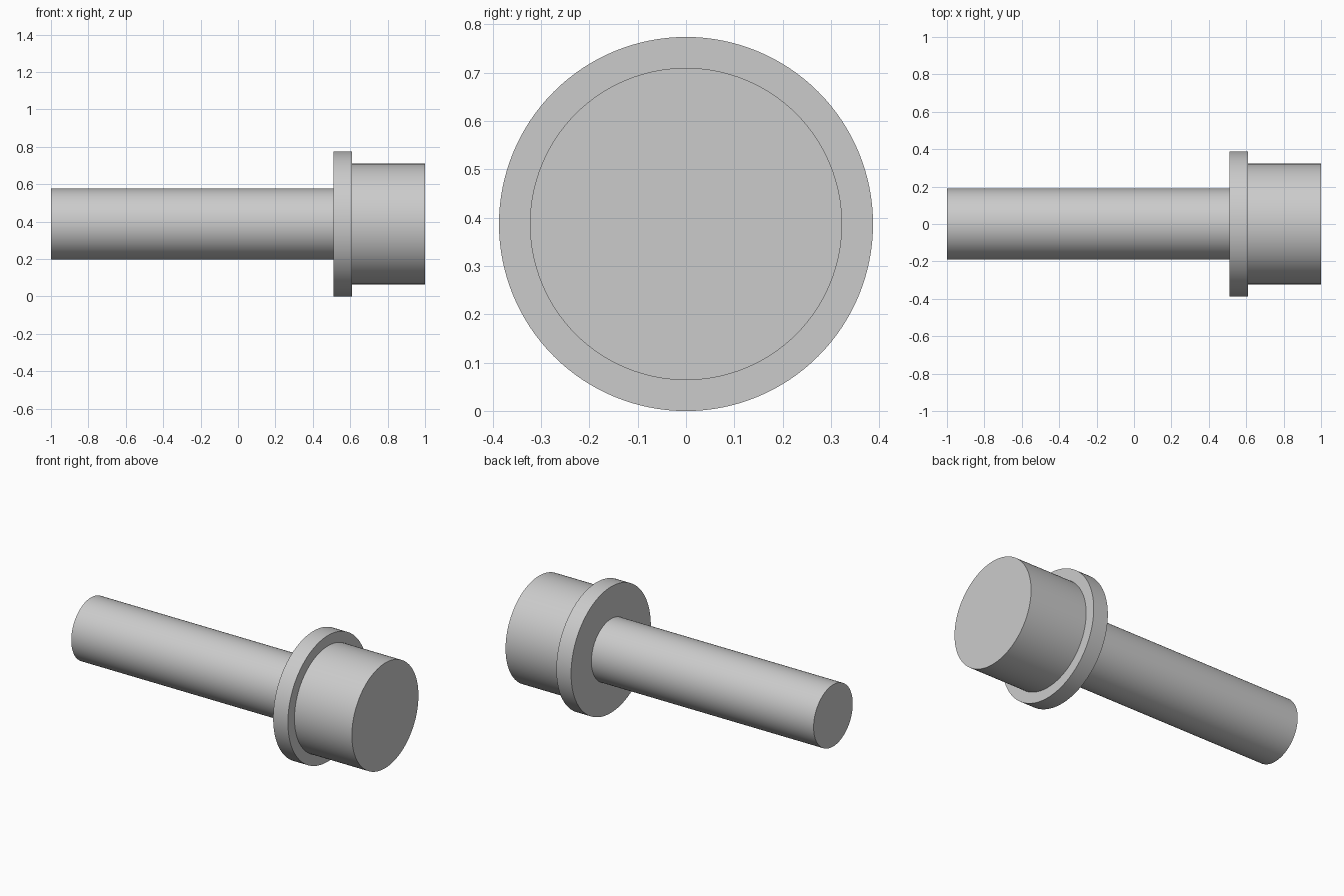
import bpy
import bmesh
from math import pi, radians
from mathutils import Matrix, Vector

cube = bpy.data.objects.get("Cube")
if cube:
    bpy.data.objects.remove(cube, do_unlink=True)

SHAFT_R, FLANGE_R, HEAD_R = 0.19, 0.387, 0.323
SEGMENTS = 128

# Plain grey metal
grey = bpy.data.materials.new("grey_metal")
grey.use_nodes = True
colour = (0.6, 0.6, 0.6, 1)
grey.diffuse_color = colour
grey.node_tree.nodes["Principled BSDF"].inputs["Base Color"].default_value = colour

# Half profile along x: shaft, flange, head
profile = [
    (-1, 0), (-1, SHAFT_R),
    (0.51, SHAFT_R), (0.51, FLANGE_R),
    (0.61, FLANGE_R), (0.61, HEAD_R),
    (1, HEAD_R), (1, 0),
]

# Revolve the profile about the x axis
bm = bmesh.new()
verts = [bm.verts.new((x, 0, r)) for x, r in profile]
edges = [bm.edges.new(pair) for pair in zip(verts, verts[1:])]
bmesh.ops.spin(bm, geom=verts + edges, cent=(0, 0, 0), axis=(1, 0, 0),
               angle=2 * pi, steps=SEGMENTS)
bmesh.ops.remove_doubles(bm, verts=bm.verts, dist=0.0001)
bmesh.ops.recalc_face_normals(bm, faces=bm.faces)
bmesh.ops.transform(bm, matrix=Matrix.Translation(Vector((0, 0, FLANGE_R))),
                    verts=bm.verts)

mesh = bpy.data.meshes.new("flanged_pin")
bm.to_mesh(mesh)
bm.free()
mesh.materials.append(grey)
pin = bpy.data.objects.new("flanged_pin", mesh)
bpy.context.collection.objects.link(pin)

# Smooth round sides, crisp rims
bpy.ops.object.select_all(action="DESELECT")
pin.select_set(True)
bpy.context.view_layer.objects.active = pin
bpy.ops.object.shade_smooth_by_angle(angle=radians(30))
